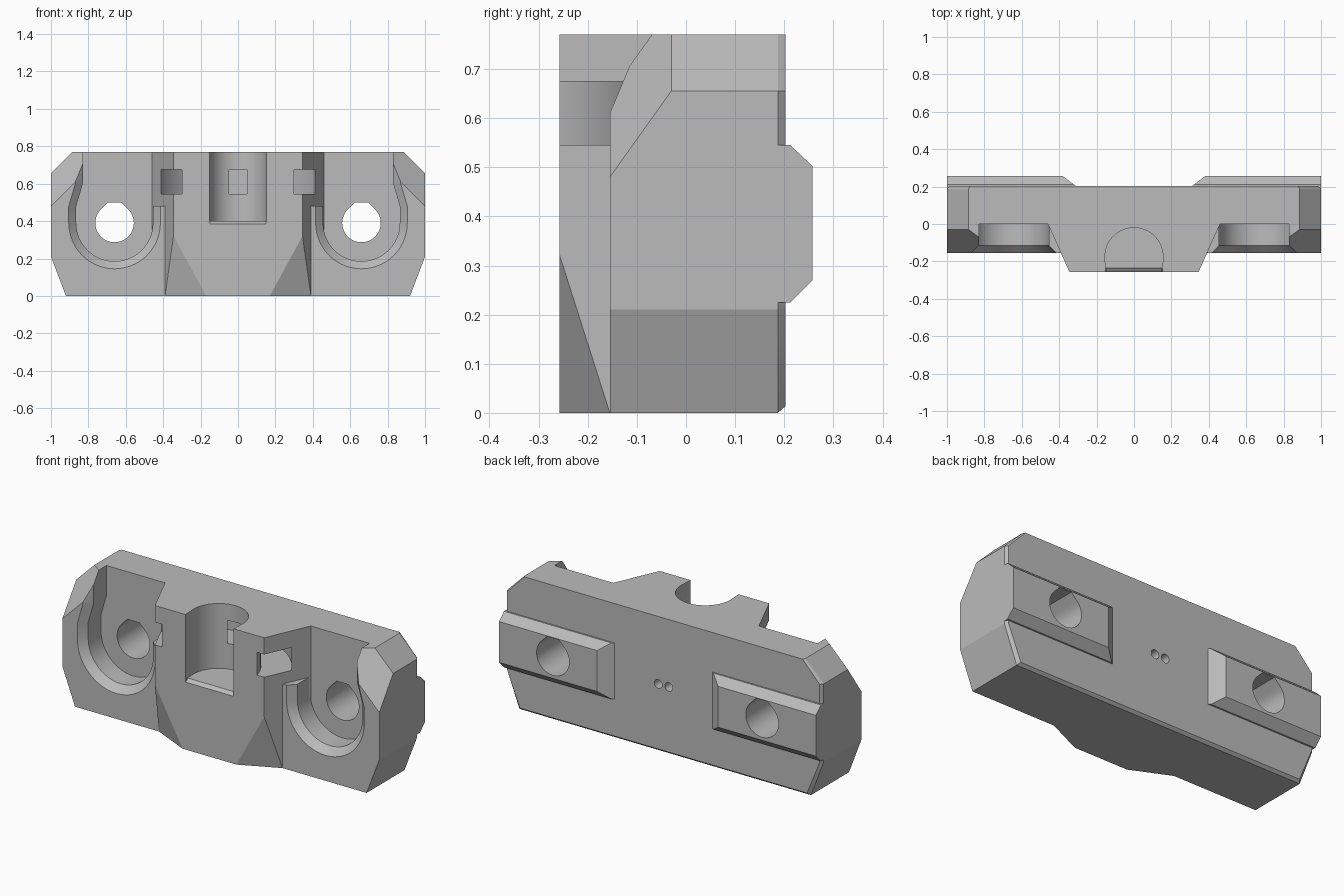
import bpy, bmesh, math

if "Cube" in bpy.data.objects:
    bpy.data.objects.remove(bpy.data.objects["Cube"])

grey = bpy.data.materials.new("plain grey")
grey.use_nodes = True
colour = (0.5, 0.5, 0.5, 1)
grey.diffuse_color = colour
grey.node_tree.nodes["Principled BSDF"].inputs["Base Color"].default_value = colour


def finish(name, bm):
    bmesh.ops.recalc_face_normals(bm, faces=bm.faces)
    mesh = bpy.data.meshes.new(name)
    bm.to_mesh(mesh)
    bm.free()
    mesh.materials.append(grey)
    ob = bpy.data.objects.new(name, mesh)
    bpy.context.collection.objects.link(ob)
    return ob


def loft(name, rings):
    """Skin a list of equally long point rings and cap both ends."""
    bm = bmesh.new()
    loops = [[bm.verts.new(p) for p in ring] for ring in rings]
    n = len(loops[0])
    for a, b in zip(loops, loops[1:]):
        for i in range(n):
            j = (i + 1) % n
            bm.faces.new((a[i], a[j], b[j], b[i]))
    bm.faces.new(loops[0])
    bm.faces.new(loops[-1])
    return finish(name, bm)


def hull(name, points):
    bm = bmesh.new()
    for p in points:
        bm.verts.new(p)
    bmesh.ops.convex_hull(bm, input=bm.verts)
    bmesh.ops.dissolve_limit(bm, angle_limit=0.01, verts=bm.verts, edges=bm.edges)
    return finish(name, bm)


def arc(cx, cy, r, start, end, steps):
    angles = [math.radians(start + (end - start) * i / steps) for i in range(steps + 1)]
    return [(cx + r * math.cos(a), cy + r * math.sin(a)) for a in angles]


def at_y(profile, y, side=1):
    return [(side * x, y, z) for x, z in profile]


def at_z(profile, z):
    return [(x, y, z) for x, y in profile]


def combine(target, tool, operation):
    mod = target.modifiers.new(tool.name, 'BOOLEAN')
    mod.operation = operation
    mod.solver = 'EXACT'
    mod.object = tool
    bpy.ops.object.select_all(action='DESELECT')
    bpy.context.view_layer.objects.active = target
    target.select_set(True)
    bpy.ops.object.modifier_apply(modifier=mod.name)
    bpy.data.objects.remove(tool)


# Main plate with a small chamfer round the back
def plate_outline(inset):
    half = [(0.92 - inset, inset), (1 - inset, 0.21), (1 - inset, 0.655), (0.885 - inset / 2, 0.77)]
    return half + [(-x, z) for x, z in reversed(half)]


body = loft("clamp_body", [at_y(plate_outline(0), -0.155),
                           at_y(plate_outline(0), 0.187),
                           at_y(plate_outline(0.014), 0.203)])


# Bolt pocket: round bottom, open top, chamfered rim
def pocket_outline(d):
    return (arc(0.66, 0.39, 0.205 + d, 180, 360, 28)
            + [(0.865 + d, 0.48), (0.83 + d, 0.6), (0.83 + d, 0.8),
               (0.38, 0.8), (0.38, 0.48), (0.455 - d, 0.48)])


for side in (-1, 1):
    combine(body, loft("pocket_cutter", [at_y(pocket_outline(0), 0, side),
                                         at_y(pocket_outline(0), -0.115, side),
                                         at_y(pocket_outline(0.05), -0.165, side)]), 'DIFFERENCE')

    # Slanted upper front corner: section in depth and (x + z), swept along the corner
    section = [(-0.03, 1.655), (-0.23, 1.375), (-0.23, 2.0), (-0.03, 2.0)]
    combine(body, loft("corner_cutter", [[(side * x, y, s - x) for y, s in section]
                                         for x in (0.7, 1.2)]), 'DIFFERENCE')

# Protruding centre block, its lower front corners sloping back
block = []
for side in (-1, 1):
    block += [(side * x, y, z) for x, y, z in (
        (0.4825, 0.05, 0.77), (0.4825, 0.05, 0), (0.345, -0.257, 0.77),
        (0.345, -0.257, 0.32), (0.39, -0.155, 0), (0.17, -0.257, 0))]
combine(body, hull("centre_block", block), 'UNION')

# Raised locating keys on the back
for side in (-1, 1):
    key = []
    for x, y, low, high in ((0.31, 0.15, 0.225, 0.545), (0.31, 0.203, 0.225, 0.545),
                            (0.322, 0.212, 0.225, 0.545), (0.382, 0.257, 0.27, 0.503)):
        key += [(side * px, y, z) for px in (x, 1) for z in (low, high)]
    combine(body, hull("back_key", key), 'UNION')

# Bolt holes with flattened peaks
hole = arc(0.66, 0.39, 0.103, 135, 405, 36) + [(0.697, 0.499), (0.623, 0.499)]
for side in (-1, 1):
    combine(body, loft("bolt_hole_cutter", [at_y(hole, y, side) for y in (-0.4, 0.4)]), 'DIFFERENCE')

# Vertical bore, open to the front, with a bevelled lip on its floor
bore = arc(0, -0.175, 0.155, 0, 180, 32) + [(-0.15, -0.3), (0.15, -0.3)]
combine(body, loft("bore_cutter", [at_z(bore, z) for z in (0.4, 0.9)]), 'DIFFERENCE')
lip = [(-0.235, 0.401), (-0.275, 0.371), (-0.275, 0.45), (-0.235, 0.45)]
combine(body, loft("lip_cutter", [[(x, y, z) for y, z in lip] for x in (-0.15, 0.15)]), 'DIFFERENCE')

# Curved strap channel passing behind the bore
channel = arc(0, -0.334, 0.47, 0, 180, 40) + arc(0, -0.334, 0.31, 180, 0, 40)
combine(body, loft("strap_channel_cutter", [at_z(channel, z) for z in (0.545, 0.675)]), 'DIFFERENCE')

# Two small blind holes in the back
for x in (-0.033, 0.033):
    pin = arc(x, 0.385, 0.025, 0, 345, 23)
    combine(body, loft("pin_hole_cutter", [at_y(pin, y) for y in (0.12, 0.3)]), 'DIFFERENCE')

bpy.ops.object.select_all(action='DESELECT')
body.select_set(True)
bpy.context.view_layer.objects.active = body
bpy.ops.object.shade_smooth_by_angle(angle=math.radians(20))
